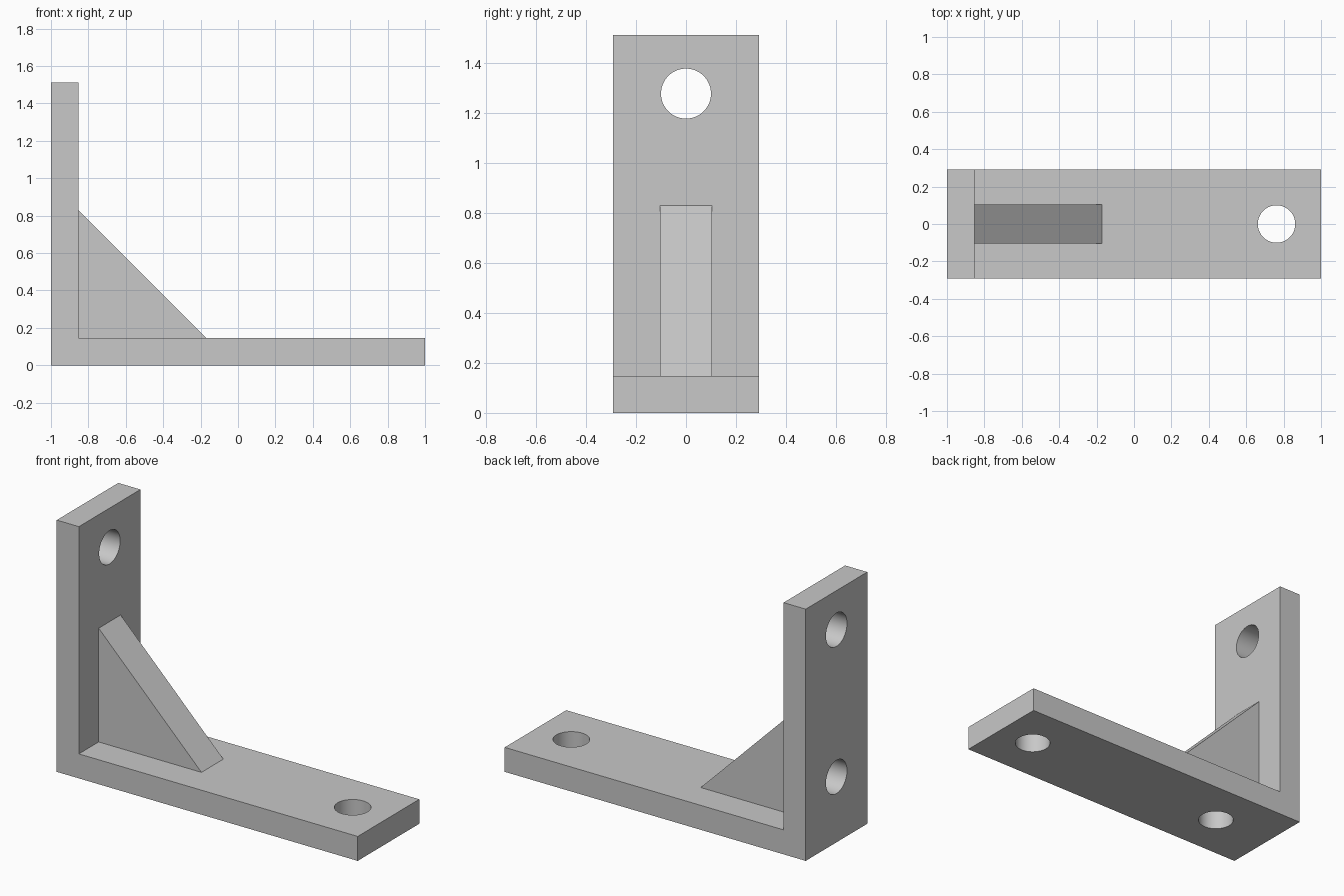
import bpy
import math
from mathutils import Vector

cube = bpy.data.objects.get("Cube")
if cube:
    bpy.data.objects.remove(cube, do_unlink=True)

# Overall sizes
HALF_WIDTH = 0.292
THICK = 0.147
HEIGHT = 1.512
INNER_X = -1 + THICK
HOLE_RADIUS = 0.1

grey = bpy.data.materials.new("light_grey")
grey.use_nodes = True
colour = (0.58, 0.58, 0.58, 1)
grey.diffuse_color = colour
grey.node_tree.nodes["Principled BSDF"].inputs["Base Color"].default_value = colour


def prism(name, outline, half_width):
    """Sweep an x-z outline along y, centred on y = 0."""
    n = len(outline)
    verts = [(x, y, z) for y in (-half_width, half_width) for x, z in outline]
    faces = [list(range(n)), list(range(2 * n - 1, n - 1, -1))]
    faces += [[i, i + n, (i + 1) % n + n, (i + 1) % n] for i in range(n)]
    mesh = bpy.data.meshes.new(name)
    mesh.from_pydata(verts, [], faces)
    mesh.materials.append(grey)
    obj = bpy.data.objects.new(name, mesh)
    bpy.context.collection.objects.link(obj)
    return obj


def activate(obj):
    bpy.ops.object.select_all(action="DESELECT")
    obj.select_set(True)
    bpy.context.view_layer.objects.active = obj


def drill(obj, centre, axis):
    """Cut a round hole through one plate."""
    turn = Vector(axis).to_track_quat("Z", "Y").to_euler()
    bpy.ops.mesh.primitive_cylinder_add(vertices=64, radius=HOLE_RADIUS,
                                        depth=THICK * 2, location=centre, rotation=turn)
    cutter = bpy.context.object
    cutter.name = "hole_cutter"
    cutter.hide_render = True
    cutter.data.materials.append(grey)
    activate(obj)
    cut = obj.modifiers.new("hole", "BOOLEAN")
    cut.operation = "DIFFERENCE"
    cut.solver = "EXACT"
    cut.object = cutter
    bpy.ops.object.modifier_apply(modifier=cut.name)
    bpy.data.objects.remove(cutter, do_unlink=True)


# L-shaped bracket: base and upright in one piece
bracket = prism("bracket", [(-1, 0), (1, 0), (1, THICK), (INNER_X, THICK),
                            (INNER_X, HEIGHT), (-1, HEIGHT)], HALF_WIDTH)

# Two bolt holes in each plate
for x in (-0.615, 0.762):
    drill(bracket, (x, 0, THICK / 2), (0, 0, 1))
for z in (0.393, 1.277):
    drill(bracket, (-1 + THICK / 2, 0, z), (1, 0, 0))
activate(bracket)
bpy.ops.object.shade_smooth_by_angle(angle=math.radians(30))

# Triangular rib in the corner, closing off the two inner holes
prism("corner_rib", [(INNER_X, THICK), (-0.17, THICK), (INNER_X, 0.83)], 0.104)
